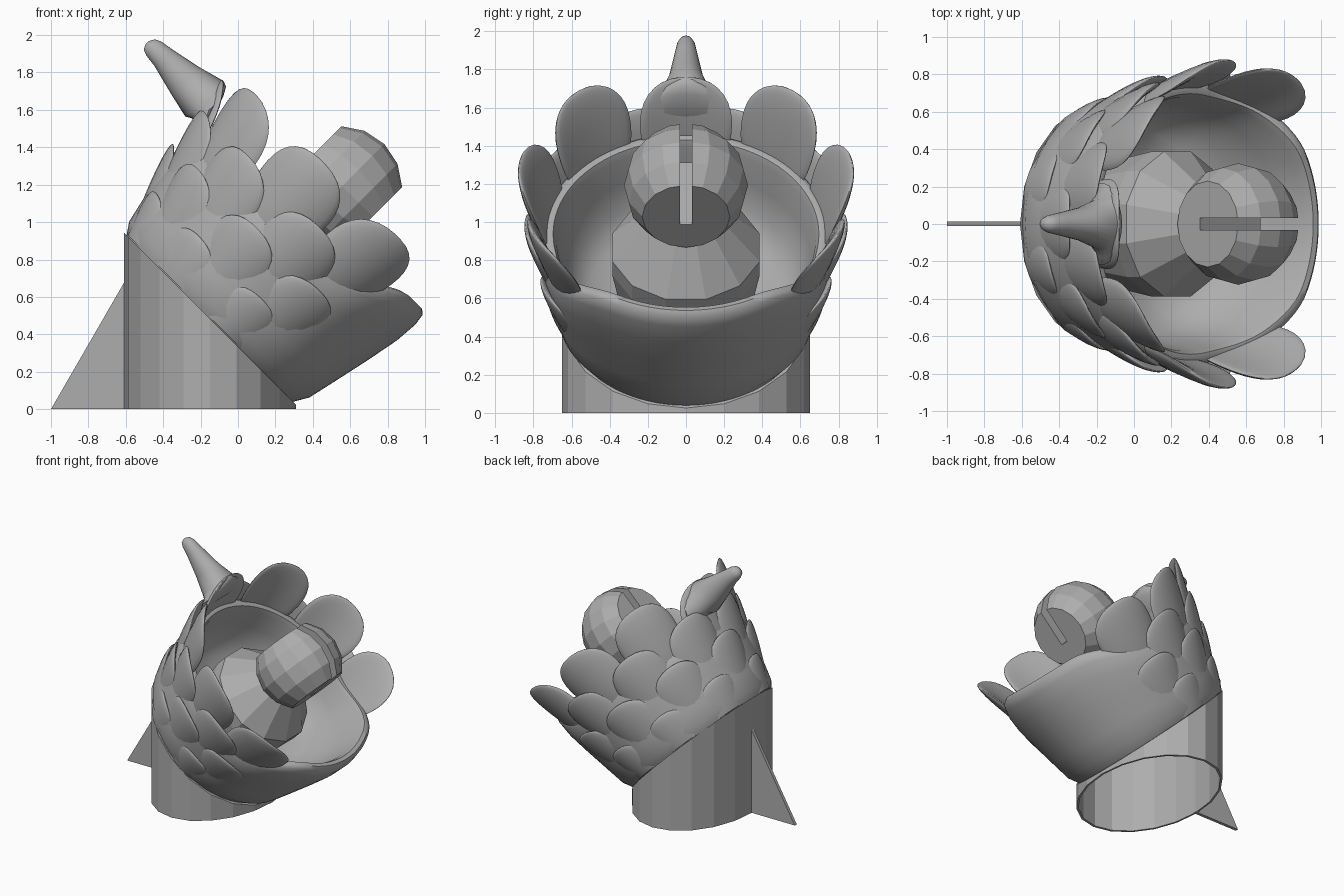
import bpy, bmesh
from math import sin, cos, pi, radians
from mathutils import Vector

if "Cube" in bpy.data.objects:
    bpy.data.objects.remove(bpy.data.objects["Cube"], do_unlink=True)

grey = bpy.data.materials.new("plain grey")
grey.use_nodes = True
grey.diffuse_color = (0.42, 0.42, 0.42, 1)
grey.node_tree.nodes["Principled BSDF"].inputs["Base Color"].default_value = grey.diffuse_color

# Tilted frame shared by the cup, petals and stamen
ORIGIN = Vector((-0.15, 0, 0.485))
AXIS = Vector((1, 0, 1)).normalized()
BACK = Vector((-1, 0, 1)).normalized()
SIDE = Vector((0, 1, 0))


def at(u, r, angle):
    """Point at height u along the tilted axis; angle 0 is the upper back."""
    return ORIGIN + AXIS * u + BACK * (r * cos(angle)) + SIDE * (r * sin(angle))


def turn(n):
    return [2 * pi * i / n for i in range(n)]


def loft(name, rings, smooth=None, loop=False):
    """Skin a list of equal rings; capped at both ends unless looped."""
    bm = bmesh.new()
    rows = [[bm.verts.new(p) for p in ring] for ring in rings]
    n = len(rows[0])
    pairs = list(zip(rows, rows[1:])) + ([(rows[-1], rows[0])] if loop else [])
    for a, b in pairs:
        for i in range(n):
            j = (i + 1) % n
            bm.faces.new((a[i], a[j], b[j], b[i]))
    if not loop:
        bm.faces.new(rows[0])
        bm.faces.new(rows[-1])
    bmesh.ops.recalc_face_normals(bm, faces=bm.faces)
    mesh = bpy.data.meshes.new(name)
    bm.to_mesh(mesh)
    bm.free()
    obj = bpy.data.objects.new(name, mesh)
    bpy.context.collection.objects.link(obj)
    mesh.materials.append(grey)
    bpy.ops.object.select_all(action='DESELECT')
    obj.select_set(True)
    bpy.context.view_layer.objects.active = obj
    if smooth:
        bpy.ops.object.shade_smooth_by_angle(angle=radians(smooth))
    return obj


# Hollow elliptical foot, cut at 45 degrees by the cup
def foot_ring(r, floor):
    pts = [at(0, r, a) for a in turn(20)]
    return [Vector((p.x, p.y, 0)) if floor else p for p in pts]


loft("foot_tube", [foot_ring(0.65, False), foot_ring(0.65, True),
                   foot_ring(0.63, True), foot_ring(0.63, False)], loop=True)

# Thin triangular support fin behind the foot
fin = [(-1, 0), (-0.59, 0), (-0.59, 0.71)]
loft("support_fin", [[Vector((x, y, z)) for x, z in fin] for y in (-0.012, 0.014)])


# Cup with a raised, fuller front lip
def front(angle, start, end):
    """1 at the lower front, easing to 0 between two angles away from it."""
    k = min(max((abs(angle - pi) - radians(start)) / radians(end - start), 0), 1)
    return 1 - k * k * (3 - 2 * k)


def cup_point(u, r, a):
    return at(u * (1 + 0.3 * front(a, 28, 74)), r - 0.06 * u * (1 - front(a, 50, 80)), a)


cup = [(0.3, 0), (0.63, 0), (0.675, 0.06), (0.71, 0.18), (0.755, 0.34), (0.79, 0.48),
       (0.80, 0.58), (0.79, 0.63), (0.765, 0.645), (0.735, 0.64), (0.715, 0.6),
       (0.68, 0.45), (0.62, 0.3), (0.52, 0.19), (0.3, 0.14)]
loft("cup", [[cup_point(u, r, a) for a in turn(96)] for r, u in cup], smooth=50)


# Petals: blunt lenses whose bases tuck under and whose tips stand proud
def blunt(v):
    return abs(v) ** 0.85 * (1 if v > 0 else -1)


def petal(name, angle, tip, half_len, half_wide, tip_r, slope, thick=0.035):
    rings = []
    for k in range(17):
        phi = 0.05 + (pi - 0.1) * k / 16
        ring = []
        for b in turn(24):
            u = max(tip - half_len + half_len * blunt(cos(phi)), 0.004)
            s = blunt(sin(phi)) * cos(b)
            r = tip_r - slope * (tip - u) - thick / 2
            r += thick * sin(phi) * sin(b) - 0.025 * s * s
            ring.append(at(u, r, angle + half_wide * s / 0.8))
        rings.append(ring)
    loft(name, rings, smooth=60)


# angles, tip height, half length, half width, tip radius, slope
rows = {
    "inner": ((40, 79, 117), 1.02, 0.27, 0.25, 0.90, 0.32),
    "upper": ((18, 56, 95), 0.76, 0.27, 0.25, 0.86, 0.36),
    "middle": ((0, 40, 78, 113), 0.52, 0.27, 0.255, 0.815, 0.40),
    "lower": ((21, 61, 100), 0.27, 0.26, 0.255, 0.745, 0.42),
}
for row, (angles, *shape) in rows.items():
    for i, deg in enumerate(angles):
        for side, sign in (("left", 1), ("right", -1)):
            if deg or sign > 0:
                petal(f"{row}_petal_{side}_{i + 1}", radians(deg * sign), *shape)
petal("inner_petal_back", 0, 0.95, 0.27, 0.26, 0.87, 0.3)

# Curved horn growing out of the rear inner petal
ACROSS = Vector((0.73, 0, 0.68))
horn = [(-0.18, 1.53, 0.07, 0.22), (-0.155, 1.6, 0.105, 0.215), (-0.155, 1.64, 0.125, 0.18),
        (-0.18, 1.66, 0.14, 0.135), (-0.28, 1.755, 0.105, 0.09), (-0.4, 1.88, 0.065, 0.06),
        (-0.45, 1.928, 0.055, 0.048), (-0.475, 1.95, 0.04, 0.034), (-0.485, 1.96, 0.012, 0.01)]
loft("horn", [[Vector((x, 0, z)) + ACROSS * (w * cos(b)) + SIDE * (d * sin(b))
               for b in turn(24)] for x, z, w, d in horn], smooth=60)

# Faceted stamen body
stamen = [(0.34, 0.1), (0.4, 0.44), (0.4, 0.54), (0.18, 0.8)]
loft("stamen_body", [[at(u, r, a + pi / 12) for a in turn(12)] for r, u in stamen])

# Faceted head: a ball flattened at both ends, with a slot in its outer half
CENTRE = ORIGIN + AXIS * 1.0
R = 0.325
head = loft("stamen_head", [
    [CENTRE + BACK * (R * sin(t)) + (AXIS * cos(a) + SIDE * sin(a)) * (R * cos(t))
     for a in turn(16)]
    for t in (radians(22.5 * k) for k in range(-2, 3))])
box = [(-0.06, -0.5), (0.5, -0.5), (0.5, 0.5), (-0.06, 0.5)]
cutter = loft("slot_cutter", [[CENTRE + AXIS * u + BACK * v + SIDE * y for u, v in box]
                              for y in (-0.032, 0.032)])
cutter.hide_render = True
cut = head.modifiers.new("slot", 'BOOLEAN')
cut.operation = 'DIFFERENCE'
cut.object = cutter
bpy.context.view_layer.objects.active = head
bpy.ops.object.modifier_apply(modifier=cut.name)
bpy.data.objects.remove(cutter, do_unlink=True)
